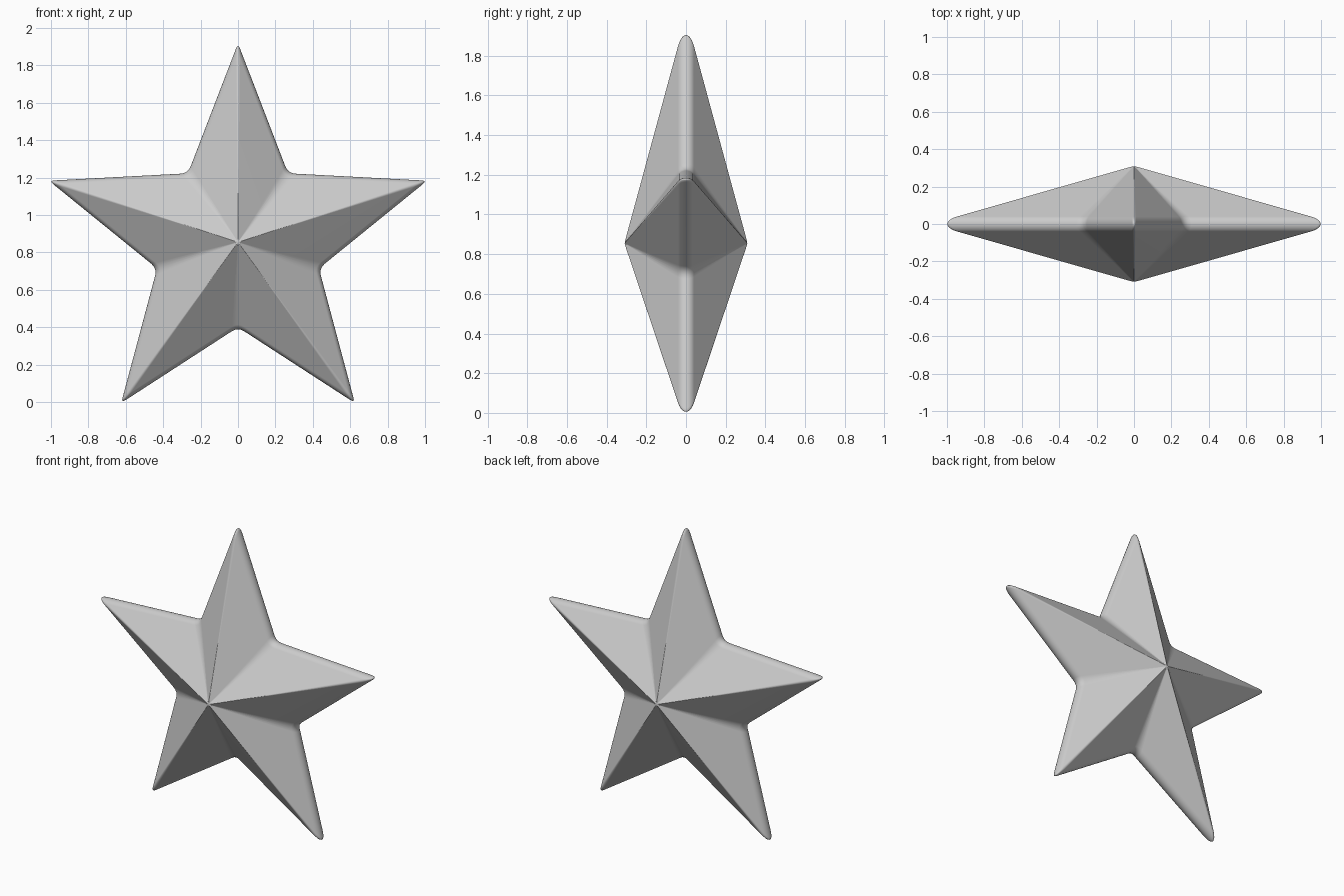
import bpy, bmesh
from math import sin, cos, radians, pi
from mathutils import Vector

if "Cube" in bpy.data.objects:
    bpy.data.objects.remove(bpy.data.objects["Cube"])

CENTER_Z = 0.855
TIP_R, VALLEY_R = 1.063, 0.455
EDGE_DIST = 0.382          # distance from centre to each outline edge
ROUND_R = 0.05             # rim rounding radius
SLOPE = radians(36.9)      # tilt of the facets
PEAK = 0.311


def rounded_outline(steps=4):
    """Five-pointed star with slightly rounded tips and valleys."""
    corners = []
    for i in range(10):
        a = pi / 2 + i * pi / 5
        r = VALLEY_R if i % 2 else TIP_R
        corners.append(Vector((r * cos(a), r * sin(a))))
    pts = []
    for i, p in enumerate(corners):
        cut = 0.04 if i % 2 else 0.03
        a = p + (corners[i - 1] - p).normalized() * cut
        b = p + (corners[(i + 1) % 10] - p).normalized() * cut
        for k in range(steps + 1):
            t = k / steps
            pts.append(a * (1 - t) ** 2 + p * 2 * t * (1 - t) + b * t * t)
    return pts


# Cross-section as (scale, depth): softened peak, flat facet, round rim, mirrored
half = [(0.03, PEAK - 0.009)]
for k in range(7):
    a = (pi / 2 - SLOPE) * (1 - k / 6)
    half.append((1 - ROUND_R * (1 - cos(a)) / EDGE_DIST, ROUND_R * sin(a)))
section = half + [(s, -y) for s, y in reversed(half[:-1])]

outline = rounded_outline()
n = len(outline)
bm = bmesh.new()
rings = [[bm.verts.new((p.x * s, y, CENTER_Z + p.y * s)) for p in outline]
         for s, y in section]

# Facets and rim between neighbouring rings
for r0, r1 in zip(rings, rings[1:]):
    for i in range(n):
        j = (i + 1) % n
        bm.faces.new((r0[i], r0[j], r1[j], r1[i]))

# Front and back peaks
for ring, y in ((rings[0], PEAK - 0.002), (rings[-1], -PEAK + 0.002)):
    peak = bm.verts.new((0, y, CENTER_Z))
    for i in range(n):
        bm.faces.new((ring[i], ring[(i + 1) % n], peak))

bmesh.ops.recalc_face_normals(bm, faces=bm.faces)
for f in bm.faces:
    f.smooth = True

mesh = bpy.data.meshes.new("star")
bm.to_mesh(mesh)
bm.free()
star = bpy.data.objects.new("star", mesh)
bpy.context.collection.objects.link(star)

# Keep large facets looking flat with soft ridges
wn = star.modifiers.new("weighted_normals", 'WEIGHTED_NORMAL')
wn.keep_sharp = True
